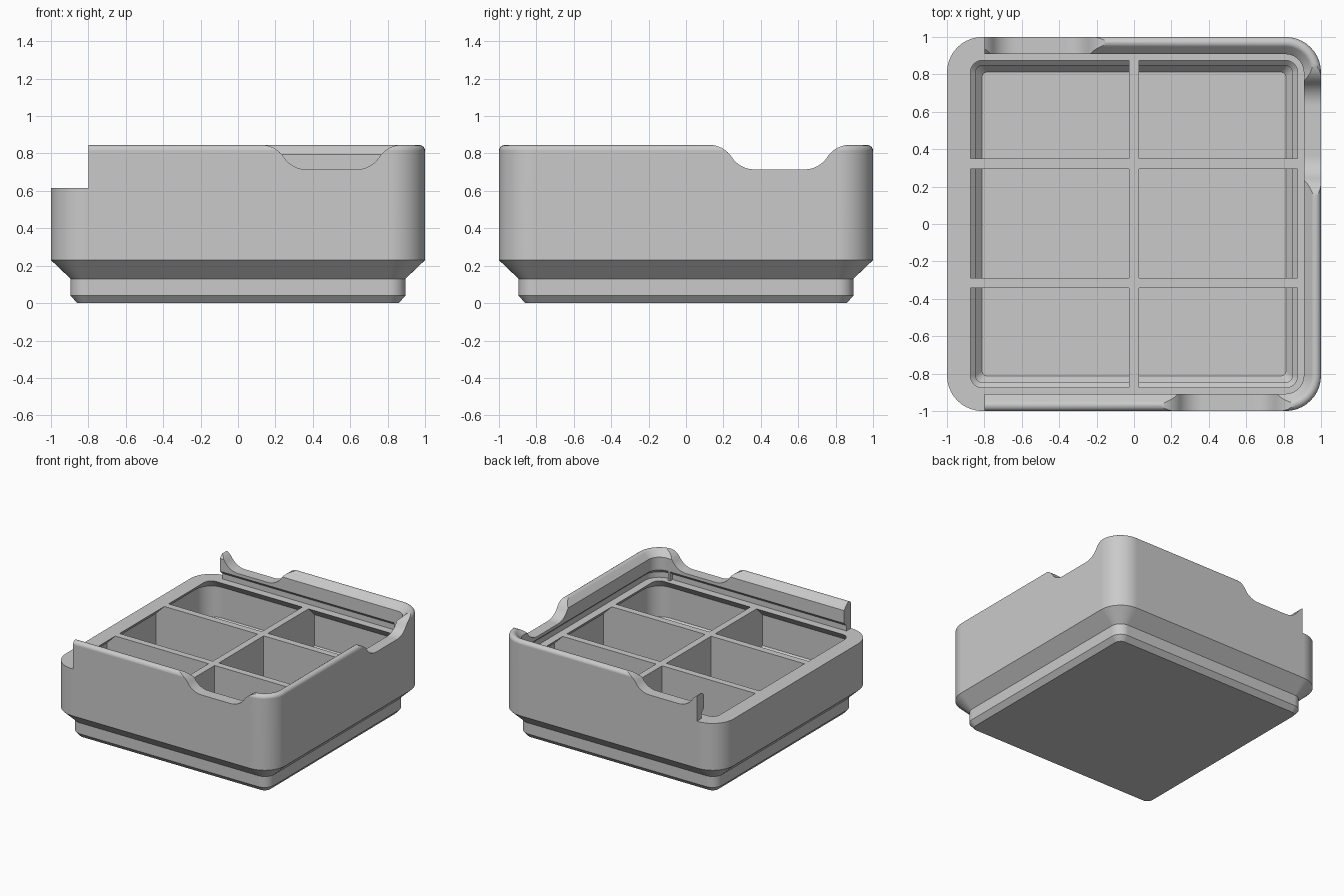
import bpy, bmesh, math
from mathutils import Matrix

cube = bpy.data.objects.get("Cube")
if cube:
    bpy.data.objects.remove(cube, do_unlink=True)

grey = bpy.data.materials.new("light_grey_plastic")
grey.use_nodes = True
colour = (0.59, 0.59, 0.59, 1)
grey.diffuse_color = colour
grey.node_tree.nodes["Principled BSDF"].inputs["Base Color"].default_value = colour


def make_object(name, bm):
    bmesh.ops.recalc_face_normals(bm, faces=bm.faces)
    mesh = bpy.data.meshes.new(name)
    bm.to_mesh(mesh)
    bm.free()
    mesh.materials.append(grey)
    obj = bpy.data.objects.new(name, mesh)
    bpy.context.collection.objects.link(obj)
    return obj


def rounded_square(half, z, steps=10):
    radius = max(CORNER - (1 - half), 0.025)
    points = []
    for corner in range(4):
        for i in range(steps + 1):
            a = math.pi / 2 * (corner + i / steps)
            turn = math.pi / 2 * corner + math.pi / 4
            cx = math.copysign(half - radius, math.cos(turn))
            cy = math.copysign(half - radius, math.sin(turn))
            points.append((cx + radius * math.cos(a), cy + radius * math.sin(a), z))
    return points


def prism(name, outline, y0, y1, turn=0):
    """Extrude an x-z outline along y, then turn it about z."""
    bm = bmesh.new()
    face = bm.faces.new([bm.verts.new((x, y0, z)) for x, z in outline])
    new = bmesh.ops.extrude_face_region(bm, geom=[face])["geom"]
    bmesh.ops.translate(bm, vec=(0, y1 - y0, 0),
                        verts=[v for v in new if isinstance(v, bmesh.types.BMVert)])
    bmesh.ops.rotate(bm, cent=(0, 0, 0), matrix=Matrix.Rotation(turn, 3, 'Z'), verts=bm.verts)
    return make_object(name, bm)


CORNER = 0.19
SHELF = 0.615
RIM = 0.03          # radius of the rounded rim
TOP = 0.845
WALL = 0.048        # wall thickness
FLOOR = 0.055       # floor thickness

# Wall section as (half width, height): stepped foot, outer wall, rim, lid groove, cavity
foot = [(0.86, 0), (0.895, 0.04), (0.895, 0.13), (1, 0.23)]
section = list(foot)
for i in range(7):
    a = math.radians(135 * i / 6)
    section.append((1 - RIM + RIM * math.cos(a), TOP - RIM + RIM * math.sin(a)))
section += [(0.908, 0.795), (0.908, 0.69), (0.94, 0.66), (0.94, SHELF),
            (0.875, SHELF), (1 - WALL, SHELF - 0.077)]
section += [(x - WALL, z + FLOOR) for x, z in reversed(foot)]

bm = bmesh.new()
rings = [[bm.verts.new(p) for p in rounded_square(*s)] for s in section]
count = len(rings[0])
for low, high in zip(rings, rings[1:]):
    for i in range(count):
        j = (i + 1) % count
        bm.faces.new((low[i], low[j], high[j], high[i]))
bm.faces.new(rings[0])
bm.faces.new(rings[-1])
tray = make_object("tray_body", bm)

# Cutters: open left side for the sliding lid, and a finger scoop on three sides
cutters = [prism("open_side_cutter",
                 [(-1.2, SHELF), (-0.8, SHELF), (-0.8, 1), (-1.2, 1)], -1.2, 1.2)]
# Each scoop end is an S of two equal arcs
SCOOP_LOW, FLAT, RUN = 0.715, 0.135, 0.24
rise = TOP + 0.001 - SCOOP_LOW
sweep = 2 * math.atan(rise / RUN)
arc = RUN / (2 * math.sin(sweep))
lower = [(arc * math.sin(sweep * i / 8), arc * (1 - math.cos(sweep * i / 8))) for i in range(9)]
upper = [(RUN - x, rise - z) for x, z in reversed(lower[:-1])]
scoop = [(FLAT + x, SCOOP_LOW + z) for x, z in lower + upper] + [(FLAT + RUN, 1)]
outline = [(0.5 + x, z) for x, z in scoop] + [(0.5 - x, z) for x, z in reversed(scoop)]
for side in range(3):
    cutters.append(prism("scoop_cutter", outline, -1.1, -0.85, side * math.pi / 2))

bpy.context.view_layer.objects.active = tray
for cutter in cutters:
    cutter.hide_render = True
    mod = tray.modifiers.new("cut", 'BOOLEAN')
    mod.operation = 'DIFFERENCE'
    mod.solver = 'EXACT'
    mod.object = cutter
    bpy.ops.object.modifier_apply(modifier=mod.name)
    bpy.data.objects.remove(cutter, do_unlink=True)

# Dividers, shaped to end inside the cavity walls
half = [(0.82, 0.045), (0.86, 0.09), (0.86, 0.15), (0.965, 0.255), (0.965, 0.53), (0.875, SHELF)]
panel = half + [(-x, z) for x, z in reversed(half)]
THICK = 0.055
for name, y in (("front_divider", -0.315), ("back_divider", 0.322)):
    prism(name, panel, y - THICK / 2, y + THICK / 2)
prism("middle_divider", panel, -THICK / 2, THICK / 2, math.pi / 2)

# Small lid catches standing in the groove near the closed end
catch = [(0.78, SHELF - 0.01), (0.8, SHELF - 0.01), (0.8, 0.7), (0.78, 0.7)]
prism("front_lid_catch", catch, -0.95, -0.909)
prism("back_lid_catch", catch, 0.909, 0.95)

# Smooth corners and rim, crisp steps, even shading on the flat walls
bpy.ops.object.select_all(action='DESELECT')
tray.select_set(True)
bpy.context.view_layer.objects.active = tray
bpy.ops.object.shade_smooth_by_angle(angle=math.radians(30))
flat_walls = tray.modifiers.new("even_shading", 'WEIGHTED_NORMAL')
flat_walls.keep_sharp = True
